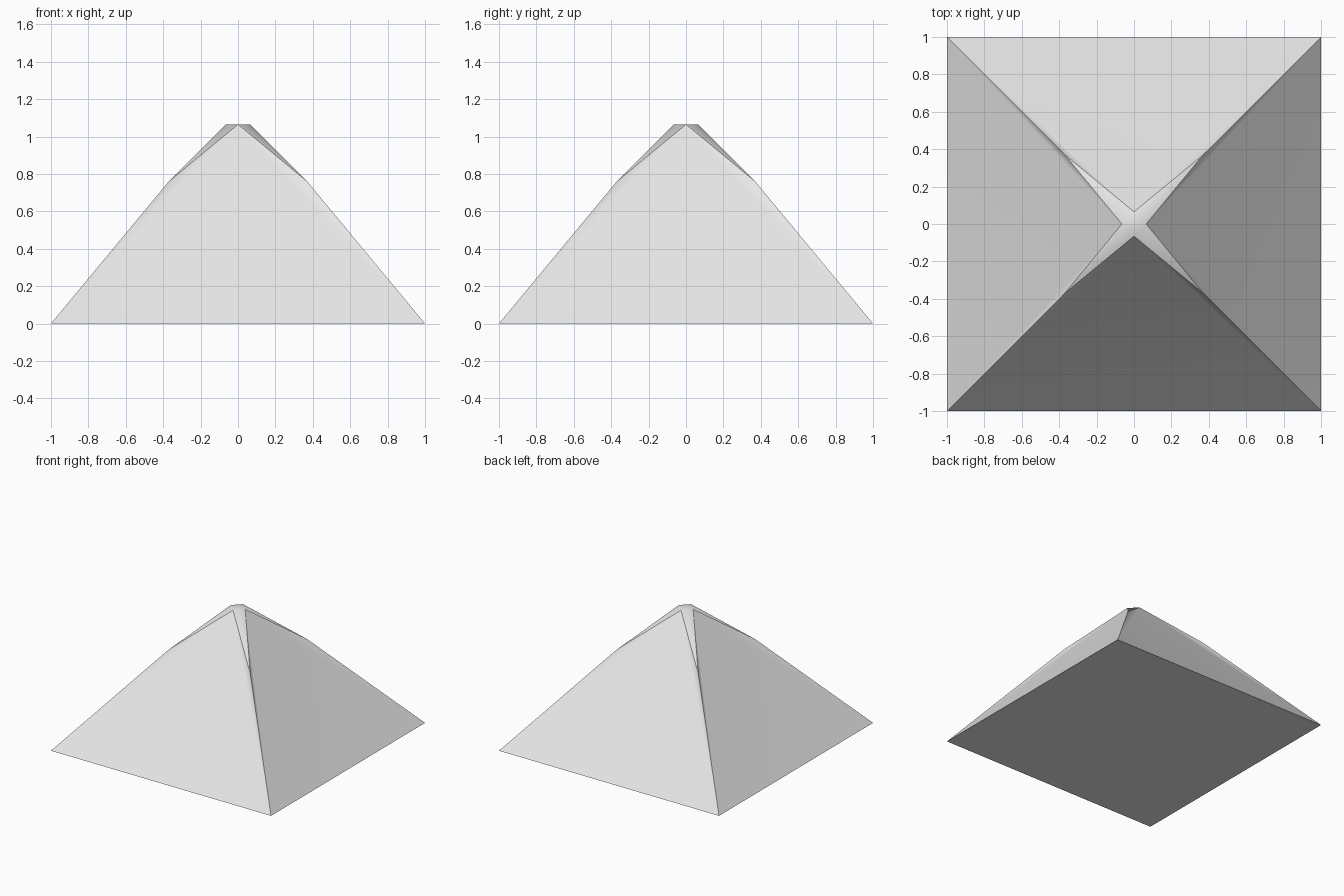
import bpy
import bmesh
from math import pi, radians
from mathutils import Matrix, Vector

cube = bpy.data.objects.get("Cube")
if cube:
    bpy.data.objects.remove(cube, do_unlink=True)

# Material
stone = bpy.data.materials.new("pale_grey")
stone.use_nodes = True
colour = (0.8, 0.8, 0.8, 1)
stone.diffuse_color = colour
stone.node_tree.nodes["Principled BSDF"].inputs["Base Color"].default_value = colour

bm = bmesh.new()


def ring(point):
    """Four copies of a point, one per quarter turn."""
    return [bm.verts.new(Matrix.Rotation(i * pi / 2, 3, "Z") @ Vector(point))
            for i in range(4)]


base = ring((1, -1, 0))              # base corners, front left first
shoulder = ring((0.37, -0.37, 0.76))  # bends in the corner ridges
tip = ring((0, -0.065, 1.065))       # small flat top, front first

bm.faces.new(base[::-1])
bm.faces.new(tip)
for i in range(4):
    p, n = i - 1, (i + 1) % 4
    # Main slope with a flared sliver at each side
    bm.faces.new((base[p], base[i], tip[i]))
    bm.faces.new((base[i], shoulder[i], tip[i]))
    bm.faces.new((base[p], tip[i], shoulder[p]))
    # Corner facet below the flat top
    bm.faces.new((shoulder[i], tip[n], tip[i]))
bmesh.ops.recalc_face_normals(bm, faces=bm.faces)

mesh = bpy.data.meshes.new("pyramid")
bm.to_mesh(mesh)
bm.free()
mesh.materials.append(stone)
pyramid = bpy.data.objects.new("pyramid", mesh)
bpy.context.collection.objects.link(pyramid)

# Soft slopes, crisp ridges
bpy.ops.object.select_all(action="DESELECT")
pyramid.select_set(True)
bpy.context.view_layer.objects.active = pyramid
bpy.ops.object.shade_smooth_by_angle(angle=radians(40))
